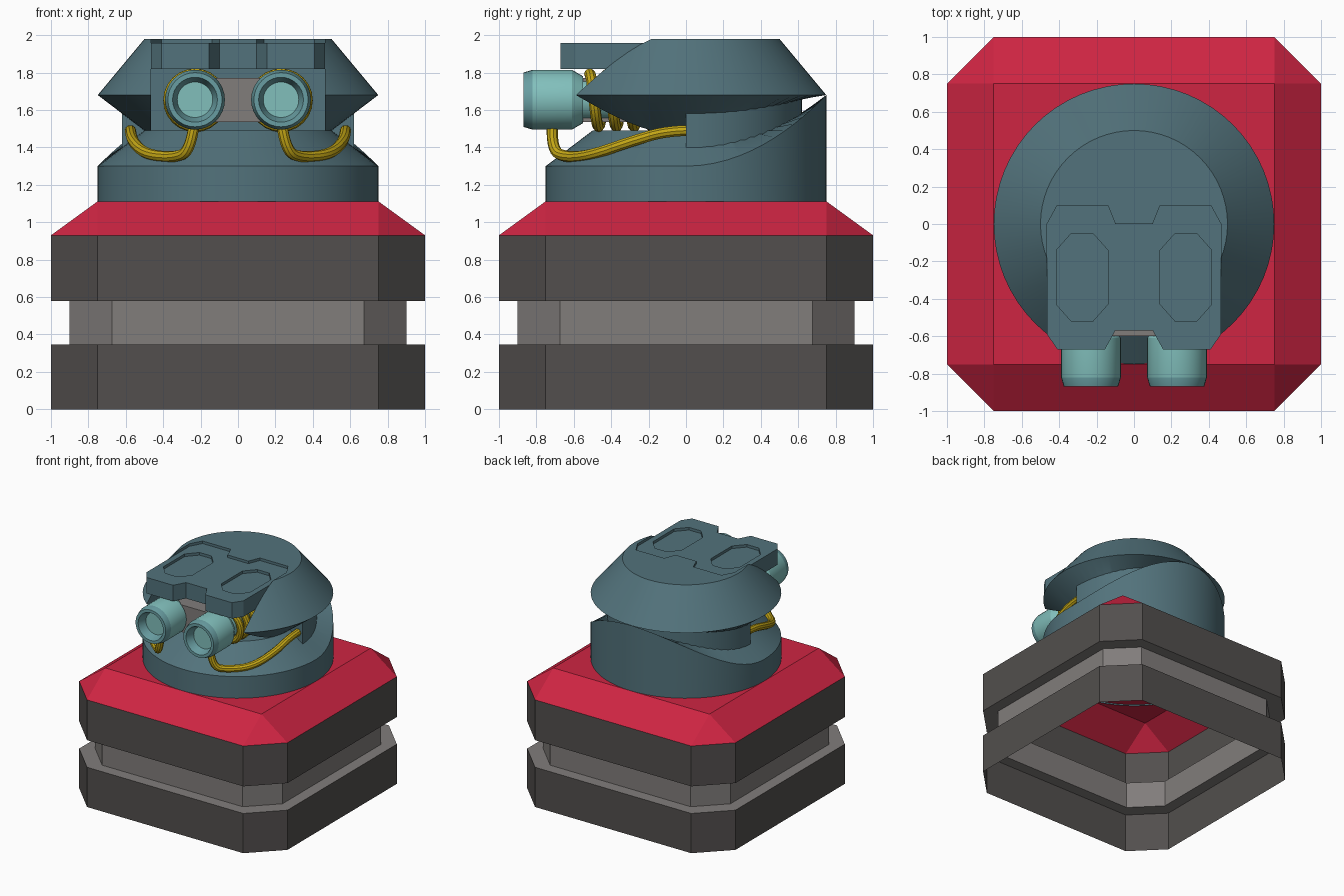
import bpy, bmesh, math
from mathutils import Matrix

if "Cube" in bpy.data.objects:
    bpy.data.objects.remove(bpy.data.objects["Cube"])


def mat(name, rgb):
    m = bpy.data.materials.new(name)
    m.diffuse_color = (*rgb, 1)
    m.use_nodes = True
    m.node_tree.nodes["Principled BSDF"].inputs["Base Color"].default_value = m.diffuse_color
    return m


RED = mat("red", (0.62, 0.018, 0.055))
DARK = mat("dark_grey", (0.085, 0.078, 0.075))
GREY = mat("warm_grey", (0.22, 0.205, 0.198))
TEAL = mat("teal", (0.085, 0.17, 0.2))
CYAN = mat("cyan", (0.22, 0.52, 0.5))
MID = mat("mid_cyan", (0.14, 0.34, 0.36))
YELLOW = mat("yellow", (0.56, 0.39, 0.008))


def finish(name, bm, mats, fix=True):
    bmesh.ops.remove_doubles(bm, verts=bm.verts, dist=1e-4)
    if fix:
        bmesh.ops.recalc_face_normals(bm, faces=bm.faces)
    me = bpy.data.meshes.new(name)
    bm.to_mesh(me)
    bm.free()
    for m in mats:
        me.materials.append(m)
    ob = bpy.data.objects.new(name, me)
    bpy.context.collection.objects.link(ob)
    return ob


def loft(name, rings, mats, idx=None, cap=False, xf=None, fix=True):
    """Skin a stack of equal-length point rings; idx gives a material per band."""
    bm = bmesh.new()
    vs = [[bm.verts.new(p) for p in r] for r in rings]
    n = len(rings[0])
    for k in range(len(rings) - 1):
        for i in range(n):
            j = (i + 1) % n
            f = bm.faces.new((vs[k][i], vs[k][j], vs[k + 1][j], vs[k + 1][i]))
            f.material_index = idx[k] if idx else 0
    if cap:
        f = bm.faces.new(vs[-1])
        f.material_index = idx[-1] if idx else 0
    if xf:
        bm.transform(xf)
    return finish(name, bm, mats, fix)


def lathe(name, profile, mats, n=64, **kw):
    """Revolve (radius, z) about z; z may be a function of y."""
    rings = []
    for r, z in profile:
        ring = []
        for i in range(n):
            a = 2 * math.pi * i / n
            y = r * math.sin(a)
            ring.append((r * math.cos(a), y, z(y) if callable(z) else z))
        rings.append(ring)
    return loft(name, rings, mats, **kw)


def prism(name, pts, z0, z1, m):
    bm = bmesh.new()
    f = bm.faces.new([bm.verts.new((x, y, z0)) for x, y in pts])
    g = bmesh.ops.extrude_face_region(bm, geom=[f])
    for v in g["geom"]:
        if isinstance(v, bmesh.types.BMVert):
            v.co.z = z1
    # the extrusion keeps the bottom face, so the prism is closed
    if len([f for f in bm.faces if all(abs(v.co.z - z0) < 1e-6 for v in f.verts)]) == 0:
        bm.faces.new([v for v in bm.verts if abs(v.co.z - z0) < 1e-6])
    return finish(name, bm, [m])


def box(name, x, y0, y1, z0, z1, m):
    return prism(name, [(-x, y0), (x, y0), (x, y1), (-x, y1)], z0, z1, m)


def cut(ob, cutters):
    for c in cutters:
        md = ob.modifiers.new("cut", 'BOOLEAN')
        md.operation, md.solver, md.object = 'DIFFERENCE', 'EXACT', c
        bpy.context.view_layer.objects.active = ob
        bpy.ops.object.modifier_apply(modifier=md.name)
        bpy.data.objects.remove(c)


def smooth(ob):
    bpy.ops.object.select_all(action='DESELECT')
    ob.select_set(True)
    bpy.context.view_layer.objects.active = ob
    bpy.ops.object.shade_smooth_by_angle(angle=math.radians(28))


def tube(name, pts, r, kind, m):
    cu = bpy.data.curves.new(name, 'CURVE')
    cu.dimensions = '3D'
    cu.bevel_depth, cu.bevel_resolution, cu.use_fill_caps = r, 3, True
    sp = cu.splines.new(kind)
    sp.points.add(len(pts) - 1)
    for p, co in zip(sp.points, pts):
        p.co = (*co, 1)
    if kind == 'NURBS':
        sp.order_u, sp.use_endpoint_u, sp.resolution_u = 3, True, 6
    cu.materials.append(m)
    ob = bpy.data.objects.new(name, cu)
    bpy.context.collection.objects.link(ob)
    bpy.ops.object.select_all(action='DESELECT')
    ob.select_set(True)
    bpy.context.view_layer.objects.active = ob
    bpy.ops.object.convert(target='MESH')
    smooth(bpy.context.object)


# pedestal: open-bottomed shell, chamfered square rings closing to a square top
def octo(h, c, z):
    return [(c, -h, z), (h, -c, z), (h, c, z), (c, h, z),
            (-c, h, z), (-h, c, z), (-h, -c, z), (-c, -h, z)]


loft("pedestal", [octo(*p) for p in [
    (1, .75, 0), (1, .75, .345), (.9, .675, .345), (.9, .675, .58),
    (1, .75, .58), (1, .75, .93), (.75, .75, 1.112)]],
    [DARK, GREY, RED], idx=[0, 1, 1, 1, 0, 2, 2], cap=True, fix=False)

# turret ring: the rim sweeps up towards the back
rim = lambda y: 1.30 + .38 * (max(y, 0) / .75) ** 2
smooth(lathe("turret_ring", [(.75, 1.10), (.75, rim), (.5, 1.49), (0, 1.49)], [TEAL]))

# half collar in the groove between ring and dome
arc = [(.62 * math.cos(math.pi * i / 32), .62 * math.sin(math.pi * i / 32)) for i in range(33)]
smooth(prism("rear_collar", arc, 1.36, 1.66, TEAL))

# dome with a front gun bay and a sunken seat for the roof plate
under = lambda y: 1.49 + .15 * (max(y, 0) / .5) ** 2
dome = lathe("dome", [(0, 1.475), (.47, 1.475), (.5, under), (.75, 1.68), (.5, 1.98), (0, 1.98)], [TEAL])
half = [(.10, -.57), (.155, -.67), (.41, -.67), (.465, -.59),
        (.465, 0), (.41, .1), (.14, .1), (.10, 0)]
outline = half + [(-x, y) for x, y in reversed(half)]
cut(dome, [box("bay_cutter", .465, -1, -.05, 1.40, 1.83, TEAL),
           box("front_cutter", .465, -1, -.3, 1.5, 2.2, TEAL),
           prism("seat_cutter", outline, 1.82, 2.2, TEAL)])
smooth(dome)

# roof plate with two eight-sided pockets
plate = prism("roof_plate", outline, 1.82, 1.958, TEAL)
pocket = [(.14, -.14), (.22, -.05), (.335, -.05), (.415, -.14),
          (.415, -.43), (.335, -.52), (.22, -.52), (.14, -.43)]
cut(plate, [prism("pocket_cutter", [(s * x, y) for x, y in pocket], 1.935, 2.1, TEAL)
            for s in (1, -1)])

# grey mount between the guns
box("gun_mount", .28, -.6, 0, 1.535, 1.77, GREY)

# guns, recoil coils and feed hoses, mirrored
gun = [(0, 0), (.11, 0), (.11, .55), (.125, .55), (.16, .61), (.16, .82),
       (.145, .87), (.12, .87), (.095, .80), (0, .80)]
hose = [(.575, .03, 1.49), (.575, -.1, 1.49), (.565, -.3, 1.43), (.49, -.5, 1.36),
        (.34, -.63, 1.345), (.255, -.72, 1.38), (.235, -.715, 1.52)]
for s, side in ((1, "right"), (-1, "left")):
    xf = Matrix.Translation((s * .23, 0, 1.655)) @ Matrix.Rotation(math.pi / 2, 4, 'X')
    smooth(lathe("gun_" + side, gun, [CYAN, MID], n=32,
                 idx=[0, 0, 0, 0, 0, 1, 1, 1, 0], xf=xf))
    turns, step = 4, 24
    coil = []
    for i in range(turns * step + 1):
        a = 2 * math.pi * i / step
        coil.append((s * (.23 + .14 * math.sin(a)), -.515 + .095 * i / step,
                     1.652 + .14 * math.cos(a)))
    tube("coil_" + side, coil, .03, 'POLY', YELLOW)
    tube("hose_" + side, [(s * x, y, z) for x, y, z in hose], .03, 'NURBS', YELLOW)
